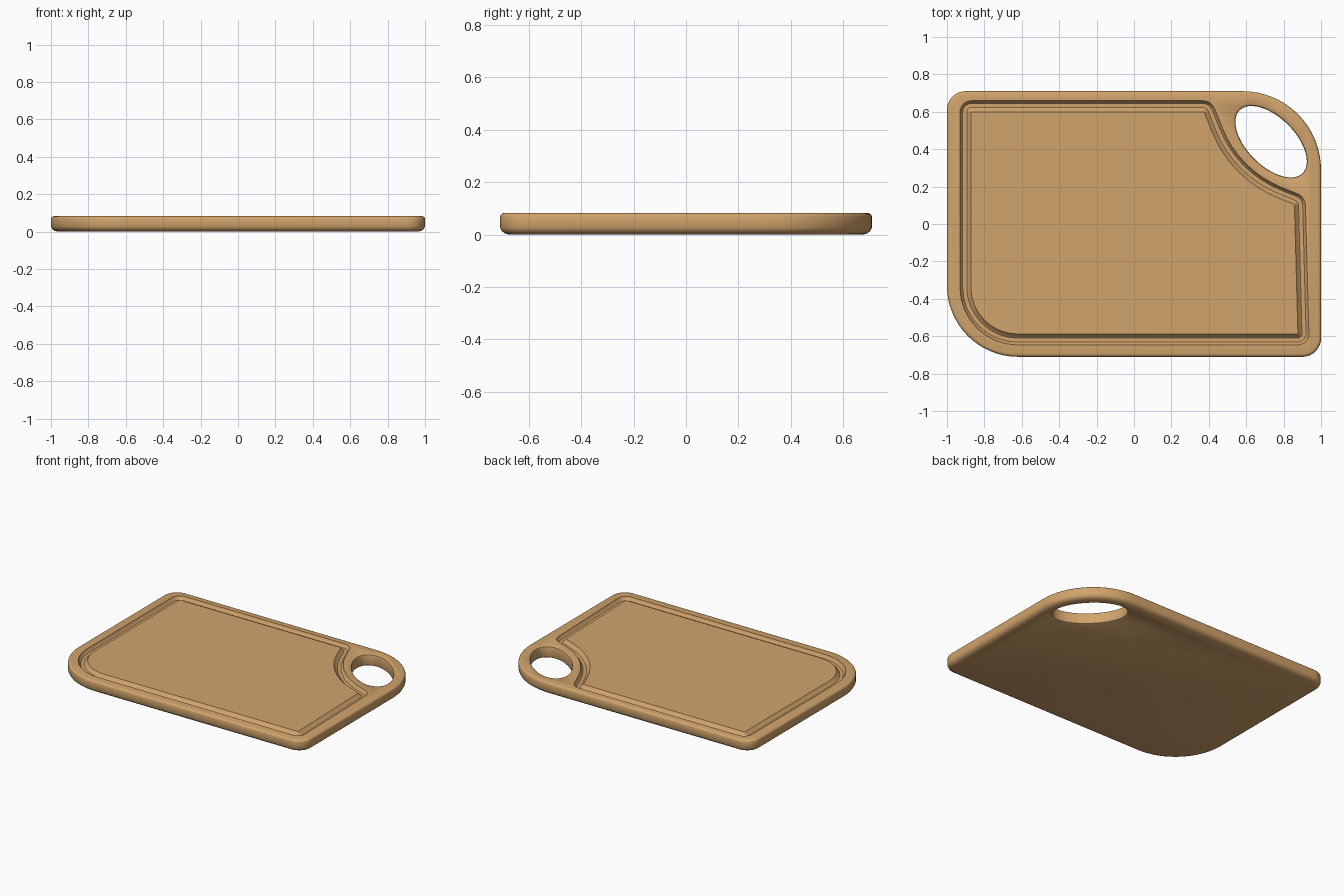
import bpy, bmesh, math
from mathutils import Vector

if "Cube" in bpy.data.objects:
    bpy.data.objects.remove(bpy.data.objects["Cube"])

H = 0.083


def fillet_loop(corners, d=0.0, segs=12):
    """Offset a CCW polygon of (x, y, radius) outward by d and round its corners."""
    n, pts = len(corners), []
    P = [Vector(c[:2]) for c in corners]
    dirs = [(P[(i + 1) % n] - P[i]).normalized() for i in range(n)]
    for i in range(n):
        a, b = dirs[i - 1], dirs[i]
        na, nb = Vector((a.y, -a.x)), Vector((b.y, -b.x))
        corner = P[i] + (na + nb) * d / (1 + na.dot(nb))
        turn = math.atan2(a.cross(b), a.dot(b))
        s = 1 if turn > 0 else -1
        r = max(corners[i][2] + s * d, 0.003)
        start = corner - a * r * math.tan(abs(turn) / 2)
        centre = start - na * r * s
        for k in range(segs + 1):
            ang = math.atan2(na.y * s, na.x * s) + turn * k / segs
            pts.append(centre + Vector((math.cos(ang), math.sin(ang))) * r)
    return pts


def loft(name, loops, ring=False):
    """Skin (points, z) loops; capped, or closed on itself as a ring."""
    bm = bmesh.new()
    vs = [[bm.verts.new((p.x, p.y, z)) for p in pts] for pts, z in loops]
    m, n = len(vs), len(vs[0])
    for j in range(m if ring else m - 1):
        for i in range(n):
            k, l = (i + 1) % n, (j + 1) % m
            bm.faces.new((vs[j][i], vs[j][k], vs[l][k], vs[l][i]))
    if not ring:
        bm.faces.new(vs[0][::-1])
        bm.faces.new(vs[-1])
    bmesh.ops.recalc_face_normals(bm, faces=bm.faces)
    me = bpy.data.meshes.new(name)
    bm.to_mesh(me)
    bm.free()
    ob = bpy.data.objects.new(name, me)
    bpy.context.collection.objects.link(ob)
    return ob


def cut(target, cutter):
    cutter.hide_render = True
    mod = target.modifiers.new("cut", 'BOOLEAN')
    mod.operation, mod.solver, mod.object = 'DIFFERENCE', 'EXACT', cutter
    bpy.context.view_layer.objects.active = target
    bpy.ops.object.modifier_apply(modifier=mod.name)
    bpy.data.objects.remove(cutter)


# board slab: two small and two large corners, softened rims
outline = [(-1, -.71, .38), (1, -.71, .10), (1, .71, .42), (-1, .71, .10)]
edge = [(-.034, 0), (-.018, .005), (-.007, .013), (0, .026), (0, .068),
        (-.003, .076), (-.009, .081), (-.018, H)]
board = loft("cutting_board", [(fillet_loop(outline, d, 16), z) for d, z in edge])

# juice groove that bends around the handle
path = [(-.902, -.618, .28), (.907, -.618, .032), (.887, .125, .04),
        (.54, .265, .60), (.395, .63, .04), (-.902, .63, .032)]
section = [(.033, H + .02), (.029, H), (.025, H - .012), (.014, H - .023),
           (-.008, H - .023), (-.019, H - .015), (-.027, H - .003),
           (-.030, H), (-.034, H + .02)]
cut(board, loft("groove_cutter", [(fillet_loop(path, d, 8), z) for d, z in section], True))


# oval handle hole with eased edges
def oval(grow):
    c, s = math.cos(-math.pi / 4), math.sin(-math.pi / 4)
    pts = []
    for k in range(64):
        t = 2 * math.pi * k / 64
        x, y = (.238 + grow) * math.cos(t), (.128 + grow) * math.sin(t)
        pts.append(Vector((.733 + x * c - y * s, .44 + x * s + y * c)))
    return pts


hole = [(.02, -.01), (.012, 0), (.003, .005), (0, .013), (0, .07),
        (.003, .078), (.012, H), (.02, H + .01)]
cut(board, loft("handle_cutter", [(oval(g), z) for g, z in hole]))

# smooth shading and wood colour
mat = bpy.data.materials.new("wood")
mat.diffuse_color = (.64, .37, .15, 1)
mat.use_nodes = True
mat.node_tree.nodes["Principled BSDF"].inputs["Base Color"].default_value = mat.diffuse_color
board.data.materials.clear()
board.data.materials.append(mat)
board.select_set(True)
bpy.context.view_layer.objects.active = board
bpy.ops.object.shade_smooth_by_angle(angle=math.radians(35))
